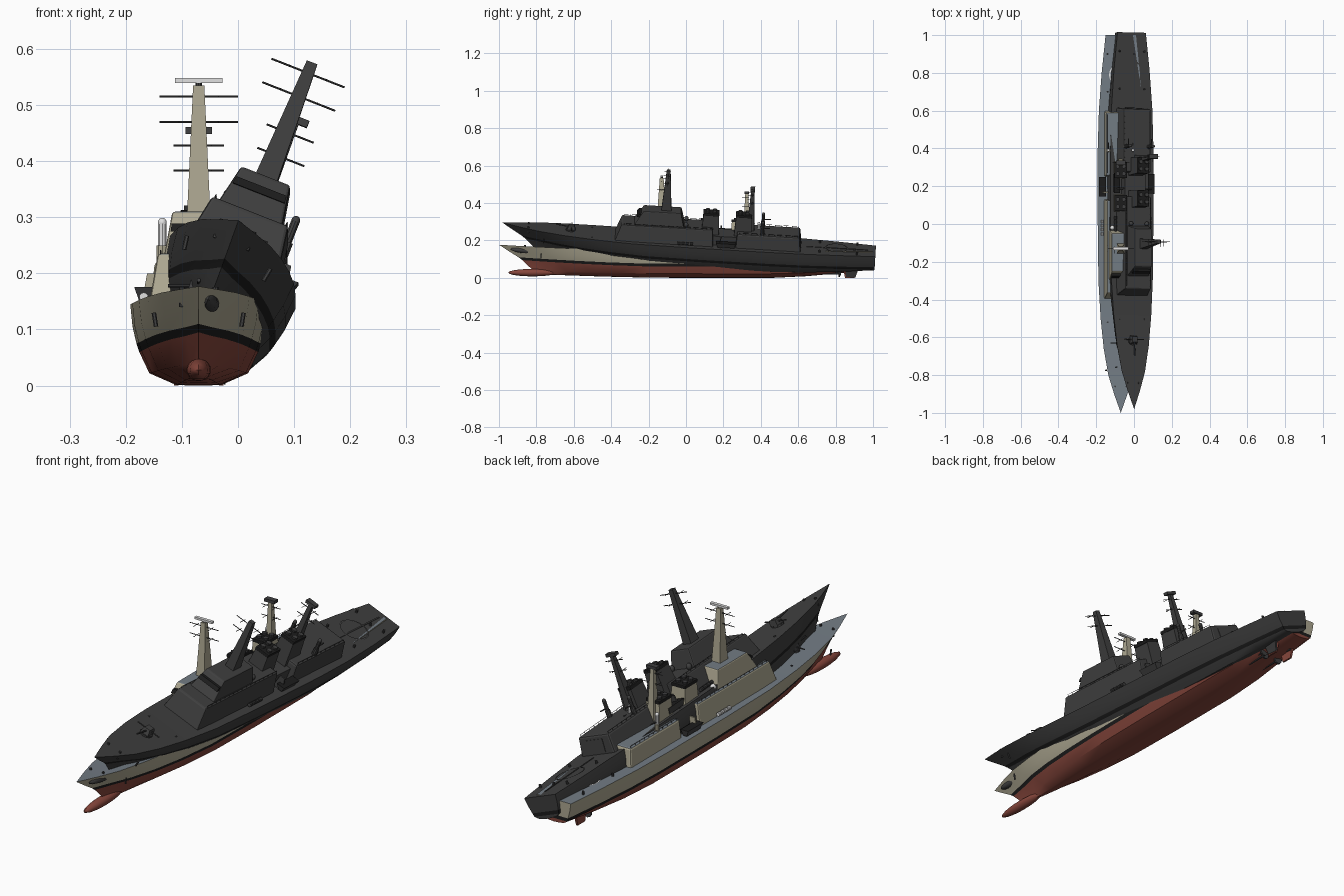
import bpy, bmesh, math
from mathutils import Matrix, Vector

if "Cube" in bpy.data.objects:
    bpy.data.objects.remove(bpy.data.objects["Cube"])

def material(name, r, g, b):
    m = bpy.data.materials.new(name)
    m.diffuse_color = (r, g, b, 1)
    m.use_nodes = True
    m.node_tree.nodes["Principled BSDF"].inputs["Base Color"].default_value = m.diffuse_color
    return m

BEIGE = material("beige_paint", .42, .39, .285)
DECK = material("deck_gray", .17, .20, .23)
RED = material("bottom_red", .24, .062, .045)
BLACK = material("black_band", .012, .012, .012)
WHITE = material("white_fitting", .75, .75, .75)
METAL = material("gun_metal", .05, .05, .052)
DARK = material("dark_gray", .05, .05, .05)


class Ship:
    """One warship; 'dark' turns every paint but black into dark gray."""

    def __init__(self, prefix, matrix, dark):
        self.prefix, self.matrix, self.dark = prefix, matrix, dark

    def add(self, name, bm, mats, rule=None, bevel=0, smooth=False):
        bmesh.ops.remove_doubles(bm, verts=bm.verts, dist=1e-5)
        bmesh.ops.recalc_face_normals(bm, faces=bm.faces)
        bm.normal_update()
        for f in bm.faces:
            f.smooth = False
            if rule:
                f.material_index = rule(f)
        me = bpy.data.meshes.new(self.prefix + name)
        bm.to_mesh(me)
        bm.free()
        for m in mats:
            me.materials.append(DARK if self.dark and m is not BLACK else m)
        ob = bpy.data.objects.new(self.prefix + name, me)
        bpy.context.collection.objects.link(ob)
        ob.matrix_world = self.matrix
        if bevel:
            mod = ob.modifiers.new("bevel", 'BEVEL')
            mod.width, mod.segments = bevel, 2
        if smooth:
            bpy.ops.object.select_all(action='DESELECT')
            ob.select_set(True)
            bpy.context.view_layer.objects.active = ob
            bpy.ops.object.shade_smooth_by_angle(angle=math.radians(35))
        return ob

    def block(self, name, bottom, top, mats=(BEIGE,), x=0, bevel=0):
        """Tapered block; bottom and top are (y0, y1, half_width, z)."""
        bm = bmesh.new()
        rings = [[bm.verts.new((x + sx * h, y, z)) for sx, y in
                  ((-1, y0), (1, y0), (1, y1), (-1, y1))]
                 for y0, y1, h, z in (bottom, top)]
        bm.faces.new(rings[0])
        bm.faces.new(rings[1])
        for i in range(4):
            j = (i + 1) % 4
            bm.faces.new((rings[0][i], rings[0][j], rings[1][j], rings[1][i]))
        rule = (lambda f: int(f.normal.z > .9)) if len(mats) > 1 else None
        return self.add(name, bm, mats, rule, bevel)

    def rod(self, name, a, b, r, mat, r2=None, n=10):
        """Cylinder or cone between two points."""
        a, b = Vector(a), Vector(b)
        m = Matrix.Translation((a + b) / 2) @ (b - a).to_track_quat('Z', 'Y').to_matrix().to_4x4()
        bm = bmesh.new()
        bmesh.ops.create_cone(bm, cap_ends=True, segments=n, radius1=r,
                              radius2=r if r2 is None else r2, depth=(b - a).length, matrix=m)
        return self.add(name, bm, [mat], smooth=n > 6)

    def ball(self, name, c, size, mat):
        bm = bmesh.new()
        bmesh.ops.create_uvsphere(bm, u_segments=16, v_segments=10, radius=1,
                                  matrix=Matrix.Translation(c) @ Matrix.Diagonal((*size, 1)))
        return self.add(name, bm, [mat], smooth=True)

    # Hull lofted from levels (z, half beam, bow rise, stern rise, stem y, fineness)
    def hull(self):
        levels = [(0, 0, .02, .045, -.80, 1.8), (.001, .04, .02, .045, -.80, 1.8),
                  (.022, .088, .02, .028, -.82, 1.5), (.060, .106, .035, 0, -.875, 1.25),
                  (.075, .111, .035, 0, -.895, 1.2), (.105, .118, .033, 0, -.94, 1.08),
                  (.145, .122, .032, -.004, -1, 1)]
        stations = [(0, 0), (.05, .29), (.1, .54), (.17, .74), (.25, .875), (.35, .97), (.5, 1),
                    (.7, 1), (.8, .95), (.9, .83), (1, .66)]
        bm = bmesh.new()
        rows = []
        for s, f in stations:
            half = []
            for z, h, bow, stern, ys, p in levels:
                zz = z + bow * max(0, 1 - s / .4) ** 1.5 + stern * max(0, (s - .7) / .3) ** 1.5
                half.append((h * f ** p, ys + s * (1 - ys), zz))
            pts = [(-x, y, z) for x, y, z in half[:0:-1]] + half
            rows.append([bm.verts.new(q) for q in pts])
        n = len(rows[0])
        band = [3, 3, 2, 1, 1, 1, 1, 2, 3, 3]
        band = [0, 0, 1, 2, 2, 2, 2, 2, 2, 1, 0, 0]   # beige, black, red strips
        paint = bm.faces.layers.int.new("paint")
        for r0, r1 in zip(rows, rows[1:]):
            for i in range(n - 1):
                bm.faces.new((r0[i], r0[i + 1], r1[i + 1], r1[i]))[paint] = band[i]
            bm.faces.new((r0[0], r1[0], r1[-1], r0[-1]))[paint] = 3
        for i in range(n // 2):                       # transom
            j = n - 1 - i
            q = [rows[-1][k] for k in (i, i + 1, j - 1, j)]
            q = q if i + 1 != j - 1 else [q[0], q[1], q[3]]
            bm.faces.new(q)[paint] = band[i]
        self.add("hull", bm, [BEIGE, BLACK, RED, DECK], lambda f: f[paint], smooth=True)

    def mast(self, name, y, z0, z1, h0, h1, yards, yard_half):
        self.block(name, (y - h0 * 1.3, y + h0 * 1.3, h0, z0), (y - h1, y + h1, h1, z1))
        for z in yards:
            self.rod(name + "_yard", (-yard_half, y, z), (yard_half, y, z), .0018, METAL, n=6)
            for k in (-1, 1):
                self.rod(name + "_aerial", (k * yard_half * .5, y - .025, z),
                         (k * yard_half * .5, y + .012, z), .0012, METAL, n=5)

    def build(self):
        self.hull()
        self.ball("bow_bulb", (0, -.82, .028), (.022, .13, .02), RED)
        # Superstructure
        self.block("forward_house", (-.40, .13, .09, .135), (-.365, .125, .073, .235), (BEIGE, DECK), bevel=.006)
        self.block("bridge", (-.30, -.03, .062, .23), (-.25, -.05, .047, .31), (BEIGE, DECK), bevel=.005)
        self.block("hangar", (.25, .60, .088, .135), (.255, .59, .078, .222), (BEIGE, DECK), bevel=.008)
        self.block("midship_house", (.12, .26, .06, .135), (.12, .26, .058, .195), (METAL,))
        self.block("bridge_windows", (-.286, -.26, .05, .275), (-.275, -.26, .048, .289), (BLACK,))
        self.block("hangar_door", (.59, .6005, .042, .15), (.58, .594, .042, .205), (METAL,))
        # Funnels with black caps and exhaust pipes
        for y in (.11, .285):
            self.block("funnel", (y - .05, y + .05, .042, .14), (y - .04, y + .042, .031, .30))
            self.block("funnel_cap", (y - .042, y + .044, .033, .298), (y - .042, y + .044, .033, .313), (BLACK,), bevel=.003)
            for k in (-1, 1):
                for d in (-.018, .02):
                    self.rod("exhaust_pipe", (k * .016, y + d, .30), (k * .016, y + d, .321), .011, METAL)
        # Masts and radars
        self.mast("main_mast", -.13, .30, .535, .021, .01, (.47, .515), .07)
        self.mast("aft_mast", .325, .215, .45, .016, .008, (.383, .428), .045)
        self.block("aft_radar", (.313, .337, .024, .448), (.313, .337, .024, .461), (METAL,))
        if not self.dark:
            self.rod("radar_pedestal", (0, -.13, .53), (0, -.13, .541), .006, METAL)
            self.block("main_radar", (-.137, -.123, .042, .539), (-.137, -.123, .042, .548), (WHITE,))
        # Bow gun
        self.rod("gun_base", (0, -.635, .145), (0, -.635, .166), .026, METAL)
        self.block("gun_turret", (-.655, -.61, .02, .165), (-.645, -.615, .014, .188), (METAL,))
        self.rod("gun_barrel", (0, -.64, .178), (0, -.715, .188), .0035, METAL)
        self.rod("gun_crossbar", (-.055, -.63, .178), (.055, -.63, .178), .003, METAL, n=6)
        # Flight deck circle and line
        bm = bmesh.new()
        ring = [[bm.verts.new((r * math.cos(a), .79 + r * math.sin(a), .1465)) for r in (.062, .055)]
                for a in (i * math.tau / 32 for i in range(32))]
        for i in range(32):
            p, q = ring[i - 1], ring[i]
            bm.faces.new((p[0], q[0], q[1], p[1]))
        self.add("landing_circle", bm, [WHITE])
        self.block("landing_line", (.63, .96, .003, .144), (.63, .96, .003, .1463), (WHITE,))
        # Mirrored fittings
        for k in (-1, 1):
            self.ball("radome", (k * .045, -.02, .246), (.012, .012, .014), WHITE)
            self.rod("close_gun_base", (k * .065, .39, .215), (k * .065, .39, .25), .011, BEIGE)
            self.rod("close_gun_drum", (k * .065, .39, .248), (k * .065, .39, .29), .008, WHITE)
            self.ball("close_gun_dome", (k * .065, .39, .29), (.008, .008, .009), WHITE)
            self.rod("close_gun_barrel", (k * .065, .39, .258), (k * .065, .43, .262), .003, METAL)
            for i in range(4):
                y = -.06 + i * .022
                self.rod("life_raft", (k * .098, y, .158), (k * .098, y + .016, .158), .008, WHITE)
            self.block("boat", (.155, .245, .009, .15), (.145, .25, .018, .176), (METAL, BLACK), x=k * .097)
            self.block("davit", (.165, .172, .022, .145), (.165, .172, .012, .20), (BEIGE,), x=k * .08)
            self.block("rudder", (.85, .90, .004, .0), (.84, .915, .006, .055), (RED,), x=k * .04)
            self.rod("propeller_shaft", (k * .035, .62, .02), (k * .035, .82, .022), .004, METAL)
            self.rod("propeller", (k * .035, .815, .022), (k * .035, .823, .022), .018, METAL)
            self.rod("anchor_shank", (k * .076, -.775, .105), (k * .080, -.775, .13), .004, METAL, n=6)
            for y in (-.86, -.52, .7, .9):
                self.rod("bollard", (k * (.03 if y < -.8 else .07), y, .14), (k * (.03 if y < -.8 else .07), y, .176 if y < -.8 else .156), .005, METAL, n=8)
            # Low railings on the house tops
            for y0, y1, x, z in ((-.35, .12, .068, .234), (.27, .58, .072, .221)):
                self.rod("rail", (k * x, y0, z + .007), (k * x, y1, z + .007), .0009, METAL, n=4)
                count = round((y1 - y0) / .03)
                for i in range(count + 1):
                    y = y0 + (y1 - y0) * i / count
                    self.rod("rail_post", (k * x, y, z - .002), (k * x, y, z + .007), .0013, METAL, n=4)


# Upright painted ship, and a pitched and rolled dark copy sunk into it
Ship("painted_", Matrix.Translation((-.07, 0, 0)), False).build()
tilt = Matrix.Rotation(math.radians(-3.4), 4, 'X') @ Matrix.Rotation(math.radians(21.5), 4, 'Y')
Ship("dark_", Matrix.Translation((-.064, .008, .071)) @ tilt, True).build()
